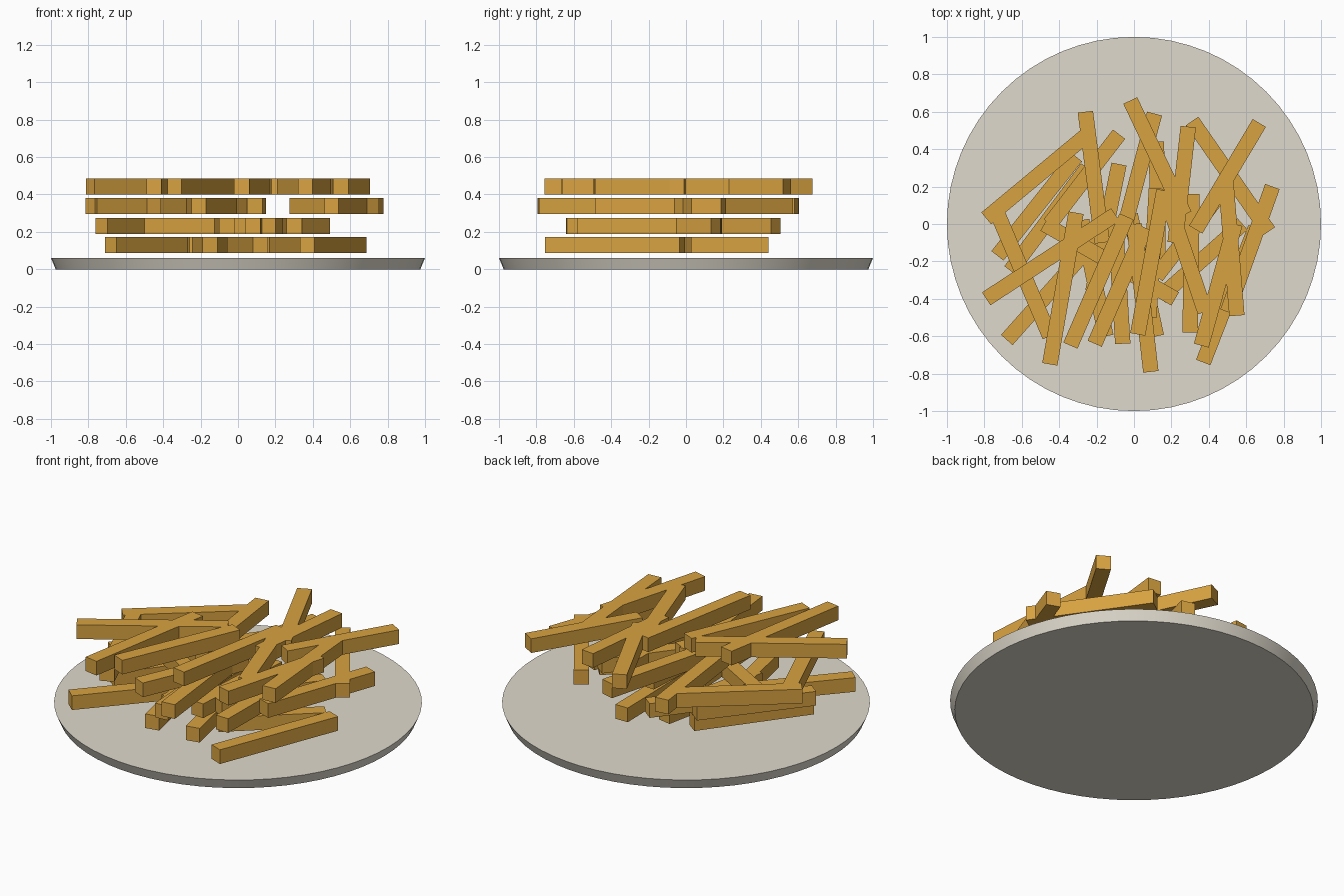
import bpy, math
from mathutils import Vector


def material(name, rgb):
    m = bpy.data.materials.new(name)
    m.diffuse_color = (*rgb, 1)
    return m


plate_mat = material("warm white", (0.74, 0.70, 0.61))
fry_mat = material("golden fry", (0.69, 0.365, 0.053))

# Plate: shallow disc, slightly narrower at the foot
bpy.ops.mesh.primitive_cone_add(vertices=64, radius1=0.975, radius2=1.0,
                                depth=0.06, location=(0, 0, 0.03))
plate = bpy.context.object
plate.name = "plate"
plate.data.materials.append(plate_mat)
bpy.ops.object.shade_smooth_by_angle(angle=math.radians(30))


# Fry: square stick laid between two end points
def fry(name, x1, y1, x2, y2, z):
    d = Vector((x2 - x1, y2 - y1))
    bpy.ops.mesh.primitive_cube_add(
        size=1, location=((x1 + x2) / 2, (y1 + y2) / 2, z),
        rotation=(0, 0, math.atan2(d.y, d.x)))
    ob = bpy.context.object
    ob.name = name
    ob.scale = (d.length, 0.082, 0.085)
    ob.data.materials.append(fry_mat)


# Stacked layers of fries: height, then end points of each stick
layers = [
    (0.13, [(-.68, -.62, -.20, -.08), (.37, -.74, .65, -.02),
            (-.66, -.25, -.25, .30), (.12, -.60, -.02, .05),
            (.14, -.39, .58, 0), (-.15, -.60, -.28, .02),
            (-.08, .32, -.22, -.36), (.13, -.24, .12, .44)]),
    (0.232, [(-.08, .48, -.45, 0), (-.73, -.17, -.31, .36),
             (-.06, -.64, -.10, .02), (.30, -.58, .31, .16),
             (.22, -.40, -.48, 0), (.12, .19, .08, -.50),
             (.46, .16, .12, -.28)]),
    (0.338, [(-.79, .03, -.26, .47), (-.74, .08, -.45, -.60),
             (-.26, .60, -.17, -.10), (.09, -.79, 0, 0),
             (.11, .59, -.06, -.05), (-.21, -.64, .06, -.02),
             (.31, .55, .72, -.04), (.74, .20, .50, -.47)]),
    (0.443, [(-.79, -.40, -.10, .05), (-.45, -.75, -.31, .06),
             (-.34, -.65, -.04, .04), (.02, -.59, .16, .18),
             (-.02, .66, .27, .05), (.29, .52, .22, -.10),
             (.17, .15, .38, -.47), (.36, -.65, .54, 0),
             (.55, -.49, .49, .24), (.67, .54, .33, -.03)]),
]
for li, (z, sticks) in enumerate(layers, 1):
    for i, s in enumerate(sticks, 1):
        fry(f"fry_layer{li}_{i}", *s, z)
